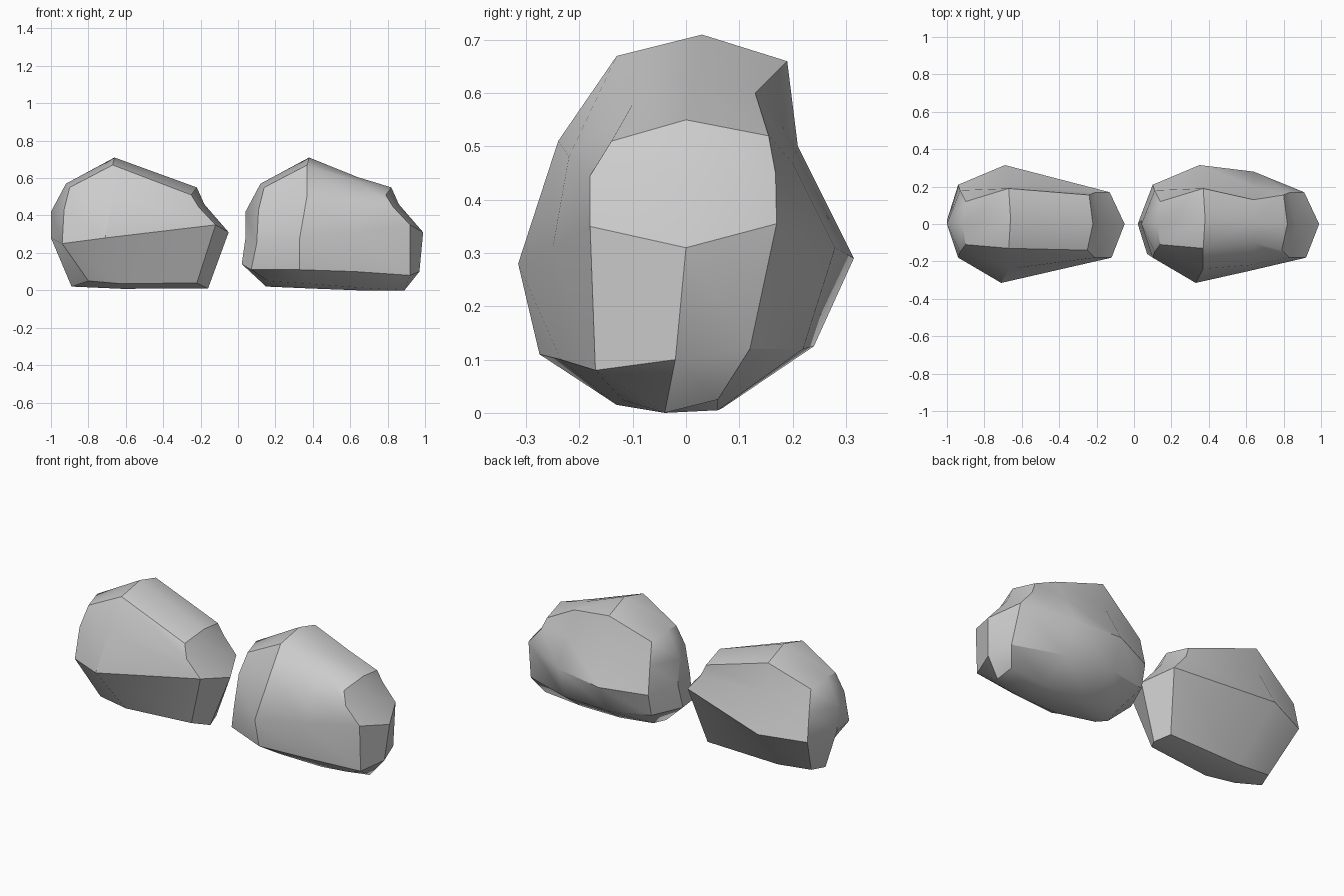
import bpy, bmesh, math

if "Cube" in bpy.data.objects:
    bpy.data.objects.remove(bpy.data.objects["Cube"])

# Stone rings, top to bottom: front (left to right), right, back (right to left), left
TOP = [(-.90, -.11, .55), (-.67, -.13, .67), (-.25, -.14, .51), (-.22, 0, .55),
       (-.24, .155, .52), (-.67, .19, .66), (-.90, .12, .54), (-.92, 0, .57)]
SHOULDER = [(-.93, -.15, .43), (-.67, -.24, .51), (-.21, -.18, .445), (-.18, 0, .46),
            (-.21, .168, .45), (-.67, .21, .50), (-.93, .18, .43), (-1, 0, .42)]
BELLY = [(-.94, -.18, .25), (-.71, -.315, .28), (-.12, -.18, .35), (-.05, 0, .31),
         (-.13, .17, .355), (-.69, .315, .29), (-.94, .21, .27), (-1, .02, .28)]
BASE = [(-.80, -.14, .05), (-.62, -.16, .035), (-.22, -.12, .04), (-.16, -.03, .01),
        (-.19, .07, .02), (-.65, .07, .01), (-.86, .06, .03), (-.89, -.03, .02)]
PEAK = (-.66, .03, .71)


def shift(ring, dx=1.04):
    return [(x + dx, y, z) for x, y, z in ring]


def widen(ring, front, back):
    """Shift a ring and insert one extra column on the front and back."""
    r = shift(ring)
    return r[:2] + [front] + r[2:5] + [back] + r[5:]


def build_stone(name, rings, top_mid, base_mid):
    bm = bmesh.new()
    loops = [[bm.verts.new(p) for p in ring] for ring in rings]
    n = len(rings[0])
    c = n // 2 - 1
    # Sides
    for a, b in zip(loops, loops[1:]):
        for i in range(n):
            j = (i + 1) % n
            bm.faces.new((a[i], a[j], b[j], b[i]))
    # Top and underside
    for ring, mid in ((loops[0], top_mid), (loops[-1], base_mid)):
        rows = [ring[:c],
                [ring[-1]] + [bm.verts.new(p) for p in mid] + [ring[c]],
                ring[c + 1:n - 1][::-1]]
        for a, b in zip(rows, rows[1:]):
            for i in range(c - 1):
                bm.faces.new((a[i], a[i + 1], b[i + 1], b[i]))
    bmesh.ops.recalc_face_normals(bm, faces=bm.faces)
    mesh = bpy.data.meshes.new(name)
    bm.to_mesh(mesh)
    bm.free()
    obj = bpy.data.objects.new(name, mesh)
    bpy.context.collection.objects.link(obj)
    bpy.ops.object.select_all(action='DESELECT')
    obj.select_set(True)
    bpy.context.view_layer.objects.active = obj
    bpy.ops.object.shade_smooth_by_angle(angle=math.radians(35))
    return obj


# Left stone
build_stone("left_stone", [TOP, SHOULDER, BELLY, BASE], [PEAK], [(-.62, -.03, .008)])

# Right stone: same upper form with an extra column and a rounder underside
LOW = [(.07, -.16, .11), (.33, -.275, .11), (.63, -.235, .10), (.92, -.17, .08),
       (.97, -.02, .10), (.93, .12, .12), (.64, .22, .12), (.34, .24, .125),
       (.10, .18, .14), (.02, 0, .14)]
FOOT = [(.16, -.12, .05), (.38, -.16, .035), (.64, -.13, .015), (.80, -.12, .025),
        (.89, -.04, 0), (.88, .06, .025), (.64, .06, .005), (.38, .07, .01),
        (.17, .06, .03), (.15, -.03, .02)]
build_stone("right_stone",
            [widen(TOP, (.64, -.10, .58), (.64, .13, .60)),
             widen(SHOULDER, (.62, -.22, .48), (.64, .20, .47)),
             widen(BELLY, (.62, -.25, .31), (.64, .28, .31)),
             LOW, FOOT],
            shift([PEAK]) + [(.64, .01, .605)],
            [(.38, -.03, .01), (.64, -.04, 0)])
